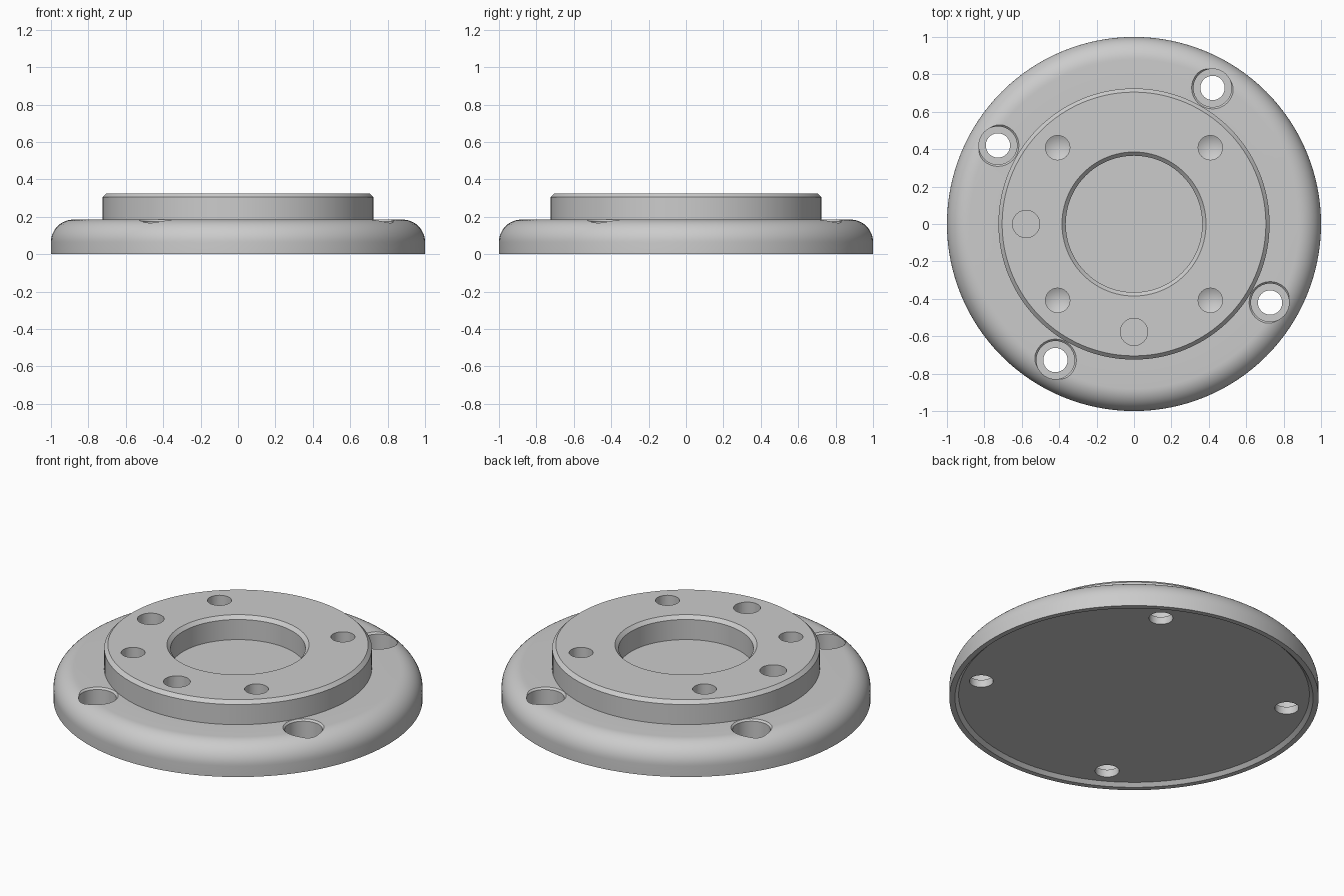
import bpy
import bmesh
from math import cos, sin, pi, radians

cube = bpy.data.objects.get("Cube")
if cube:
    bpy.data.objects.remove(cube, do_unlink=True)


def lathe(name, profile, sides, location=(0, 0, 0)):
    """Revolve a closed (radius, height) profile about z."""
    bm = bmesh.new()
    verts = [bm.verts.new((r, 0, z)) for r, z in profile]
    edges = [bm.edges.new(pair) for pair in zip(verts, verts[1:])]
    bmesh.ops.spin(bm, geom=verts + edges, cent=(0, 0, 0), axis=(0, 0, 1),
                   angle=2 * pi, steps=sides)
    bmesh.ops.remove_doubles(bm, verts=bm.verts, dist=0.0001)
    bmesh.ops.recalc_face_normals(bm, faces=bm.faces)
    mesh = bpy.data.meshes.new(name)
    bm.to_mesh(mesh)
    bm.free()
    obj = bpy.data.objects.new(name, mesh)
    obj.location = location
    bpy.context.collection.objects.link(obj)
    return obj


def cut(target, cutter):
    """Subtract the cutter and discard it."""
    bpy.context.view_layer.objects.active = target
    mod = target.modifiers.new("hole", 'BOOLEAN')
    mod.operation = 'DIFFERENCE'
    mod.solver = 'EXACT'
    mod.object = cutter
    bpy.ops.object.modifier_apply(modifier=mod.name)
    bpy.data.objects.remove(cutter, do_unlink=True)


PLATE_TOP = 0.185
BOSS_TOP = 0.325
ROUND = 0.12

# Flange: recessed underside, rounded rim, raised boss and central bore
underside = [(0, 0.02), (0.95, 0.02), (0.97, 0), (1, 0)]
rim = [(1 - ROUND + ROUND * cos(a), PLATE_TOP - ROUND + ROUND * sin(a))
       for a in (i * pi / 24 for i in range(13))]
boss = [(0.725, PLATE_TOP), (0.725, BOSS_TOP - 0.02), (0.705, BOSS_TOP)]
bore = [(0.385, BOSS_TOP), (0.365, BOSS_TOP - 0.02), (0.365, PLATE_TOP), (0, PLATE_TOP)]
flange = lathe("flange", underside + rim + boss + bore, 128)

# Four counterbored mounting holes through the rim
bolt_profile = [(0, -0.1), (0.065, -0.1), (0.065, 0.065), (0.102, 0.065),
                (0.102, PLATE_TOP - 0.01), (0.112, PLATE_TOP), (0.112, 0.4), (0, 0.4)]
for angle in (60, 150, 240, 330):
    a = radians(angle)
    cut(flange, lathe("mounting_hole", bolt_profile, 40, (0.84 * cos(a), 0.84 * sin(a), 0)))

# Four drilled holes with conical bottoms in the boss
drill_profile = [(0, 0.175), (0.065, 0.21), (0.065, 0.4), (0, 0.4)]
for x in (-0.408, 0.408):
    for y in (-0.408, 0.408):
        cut(flange, lathe("drilled_hole", drill_profile, 32, (x, y, 0)))

# Two flat-bottomed dowel holes
dowel_profile = [(0, 0.2), (0.073, 0.2), (0.073, 0.4), (0, 0.4)]
for x, y in ((-0.577, 0), (0, -0.577)):
    cut(flange, lathe("dowel_hole", dowel_profile, 32, (x, y, 0)))

# Smooth curved walls, crisp edges
bpy.ops.object.select_all(action='DESELECT')
flange.select_set(True)
bpy.context.view_layer.objects.active = flange
bpy.ops.object.shade_smooth_by_angle(angle=radians(25))
